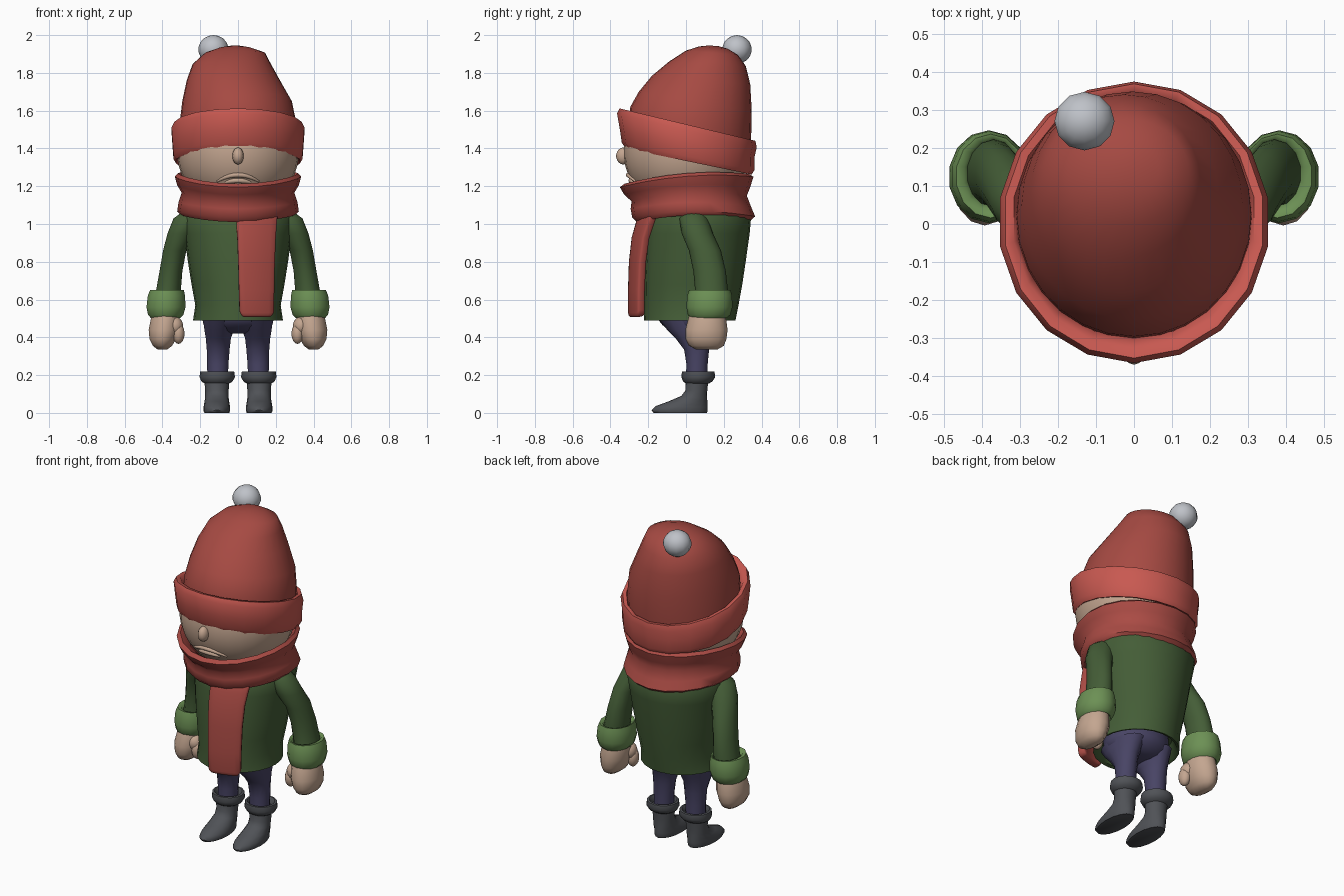
import bpy, bmesh
from math import sin, cos, pi, radians, sqrt
from mathutils import Vector

COLORS = {
    "hat_red": (.38, .068, .055), "brim_red": (.58, .10, .082), "scarf_red": (.40, .07, .058),
    "green": (.058, .11, .038), "cuff_green": (.15, .28, .09), "skin": (.55, .38, .28),
    "navy": (.065, .058, .13), "boot_grey": (.08, .085, .095), "pale": (.52, .54, .58)}
MATS = {}
for key, rgb in COLORS.items():
    MATS[key] = bpy.data.materials.new(key)
    MATS[key].diffuse_color = (*rgb, 1)


def finish(bm, name, mat, angle=60):
    bmesh.ops.recalc_face_normals(bm, faces=bm.faces)
    me = bpy.data.meshes.new(name)
    bm.to_mesh(me)
    bm.free()
    me.materials.append(MATS[mat])
    me.shade_smooth()
    me.set_sharp_from_angle(angle=radians(angle))
    ob = bpy.data.objects.new(name, me)
    bpy.context.collection.objects.link(ob)
    return ob


def loft(name, mat, rings, n=18, closed=False, wave=0, side=1, angle=60):
    """Skin elliptical rings: (front y, front z, back y, back z, centre x, half width)."""
    bm = bmesh.new()
    loops = []
    for yf, zf, yb, zb, xc, rx in rings:
        loop = []
        for i in range(n):
            t = 2 * pi * i / n
            k = (1 - cos(t)) / 2
            loop.append(bm.verts.new((side * (xc + rx * sin(t)), yf + (yb - yf) * k,
                                      zf + (zb - zf) * k + wave * sin(t) ** 2)))
        loops.append(loop)
    pairs = list(zip(loops, loops[1:]))
    if closed:
        pairs.append((loops[-1], loops[0]))
    else:
        bm.faces.new(loops[0])
        bm.faces.new(loops[-1])
    for a, b in pairs:
        for i in range(n):
            j = (i + 1) % n
            bm.faces.new((a[i], a[j], b[j], b[i]))
    return finish(bm, name, mat, angle)


def flat(x, y, z, rx, ry):
    return (y - ry, z, y + ry, z, x, rx)


def ball(name, mat, loc, size, seg=16):
    bm = bmesh.new()
    bmesh.ops.create_uvsphere(bm, u_segments=seg, v_segments=seg * 3 // 4, radius=1)
    for v in bm.verts:
        v.co = Vector(loc) + Vector([c * s for c, s in zip(v.co, size)])
    return finish(bm, name, mat)


# Head and nose
ball("head", "skin", (0, 0, 1.38), (.322, .33, .32), 28)
ball("nose", "skin", (0, -.332, 1.36), (.03, .038, .045), 12)


# Mouth: two lip lines laid on the head surface
def lip(name, half, z_mid, drop, radius):
    cu = bpy.data.curves.new(name, 'CURVE')
    cu.dimensions = '3D'
    cu.bevel_depth = radius
    cu.bevel_resolution = 2
    cu.use_fill_caps = True
    sp = cu.splines.new('POLY')
    sp.points.add(10)
    for i, p in enumerate(sp.points):
        u = i / 5 - 1
        x, z = u * half, z_mid - drop * u * u
        y = -.33 * sqrt(1 - (x / .322) ** 2 - ((z - 1.38) / .32) ** 2)
        p.co = (x, y, z, 1)
        p.radius = 1 - .6 * u * u
    cu.materials.append(MATS["skin"])
    bpy.context.collection.objects.link(bpy.data.objects.new(name, cu))


lip("upper_lip", .11, 1.26, .035, .013)
lip("lower_lip", .07, 1.23, .012, .014)

# Hat: leaning dome, folded brim, pompom
loft("hat_dome", "hat_red", [
    (-.30, 1.55, .335, 1.37, 0, .31), (-.295, 1.62, .345, 1.46, 0, .308),
    (-.25, 1.70, .348, 1.60, -.005, .29), (-.18, 1.785, .34, 1.74, -.025, .246),
    (-.09, 1.86, .317, 1.835, -.033, .207), (.0, 1.918, .275, 1.895, -.015, .158),
    (.07, 1.94, .22, 1.928, -.015, .08), (.12, 1.945, .17, 1.942, -.015, .025)], 28)
loft("hat_brim", "brim_red", [
    (-.30, 1.56, .33, 1.41, 0, .305), (-.325, 1.605, .348, 1.44, 0, .32),
    (-.352, 1.612, .368, 1.44, 0, .343), (-.365, 1.585, .374, 1.405, 0, .357),
    (-.35, 1.50, .362, 1.35, 0, .352), (-.34, 1.43, .362, 1.285, 0, .347),
    (-.32, 1.40, .348, 1.262, 0, .332), (-.29, 1.41, .31, 1.28, 0, .30)], 18, closed=True)
ball("pompom", "pale", (-.13, .27, 1.924), (.08, .078, .076), 12)

# Scarf: doubled wrap and hanging tail
loft("scarf_wrap", "scarf_red", [
    (-.27, 1.18, .29, 1.22, 0, .28), (-.325, 1.213, .335, 1.265, 0, .318),
    (-.35, 1.195, .357, 1.25, 0, .335), (-.327, 1.155, .34, 1.195, 0, .322),
    (-.288, 1.12, .322, 1.15, 0, .298), (-.293, 1.08, .345, 1.09, 0, .315),
    (-.285, 1.035, .366, 1.04, 0, .322), (-.26, 1.01, .345, 1.022, 0, .30),
    (-.20, 1.03, .29, 1.06, 0, .25)], 20, closed=True, wave=.03)

bm = bmesh.new()
rows = []
for z, y, x0, x1 in [(1.06, -.25, -.005, .215), (1.0, -.268, -.008, .21), (.93, -.288, -.003, .205),
                     (.8, -.303, .002, .2), (.65, -.308, .006, .197), (.53, -.308, .01, .195),
                     (.505, -.303, .025, .178)]:
    row = []
    for i in range(7):
        x = x0 + (x1 - x0) * i / 6
        row.append(bm.verts.new((x, y + 1.4 * x * x, z)))
    rows.append(row)
for a, b in zip(rows, rows[1:]):
    for i in range(6):
        bm.faces.new((a[i], b[i], b[i + 1], a[i + 1]))
tail = finish(bm, "scarf_tail", "scarf_red", 50)
if tail.data.polygons[0].normal.y > 0:
    tail.data.flip_normals()
solid = tail.modifiers.new("thickness", 'SOLIDIFY')
solid.thickness = .045
solid.offset = -1
bev = tail.modifiers.new("soft_edge", 'BEVEL')
bev.width = .012
bev.segments = 2

# Sweater body with a hollow hem
loft("sweater_body", "green", [
    (-.18, .56, .22, .56, 0, .195), (-.20, .495, .245, .495, 0, .222),
    (-.222, .49, .262, .49, 0, .238), (-.22, .57, .278, .57, 0, .226),
    (-.22, .68, .298, .68, 0, .246), (-.215, .8, .316, .8, 0, .265),
    (-.205, .95, .337, .95, 0, .285), (-.19, 1.04, .345, 1.04, 0, .30),
    (-.14, 1.10, .30, 1.11, 0, .26)], 24)

# Trousers: hips
loft("hips", "navy", [
    flat(0, .02, .62, .18, .17), flat(0, .02, .50, .192, .172), flat(0, .025, .465, .185, .15),
    flat(0, .03, .435, .15, .11), flat(0, .035, .42, .09, .07)], 18)

for side, tag in ((1, "left"), (-1, "right")):
    def part(name, mat, rings, n=14, closed=False):
        loft(name + "_" + tag, mat, rings, n, closed, side=side)

    # Arm, rolled cuff, hand and thumb
    part("arm", "green", [
        flat(.23, .04, 1.075, .05, .05), flat(.265, .04, 1.03, .078, .075),
        flat(.30, .06, .95, .075, .083), flat(.335, .10, .86, .063, .085),
        flat(.355, .125, .75, .062, .086), flat(.368, .135, .65, .067, .087),
        flat(.38, .13, .57, .07, .088)])
    part("cuff", "cuff_green", [
        flat(.37, .13, .61, .06, .08), flat(.37, .128, .648, .078, .098),
        flat(.376, .126, .65, .092, .11), flat(.379, .125, .62, .101, .119),
        flat(.381, .124, .56, .106, .122), flat(.383, .122, .52, .096, .113),
        flat(.384, .12, .503, .08, .097), flat(.384, .12, .53, .06, .08)], closed=True)
    part("hand", "skin", [
        flat(.38, .115, .57, .062, .08), flat(.385, .112, .50, .078, .10),
        flat(.392, .108, .44, .083, .112), flat(.398, .106, .39, .072, .108),
        flat(.40, .108, .355, .052, .092), flat(.40, .11, .335, .025, .055)])
    ball("thumb_" + tag, "skin", (side * .315, .06, .42), (.032, .038, .055), 12)
    ball("thumb_base_" + tag, "skin", (side * .335, .07, .46), (.045, .05, .05), 12)

    # Leg
    part("leg", "navy", [
        (0, .17, .115, .17, .108, .055), (.002, .26, .115, .26, .107, .058),
        (-.01, .335, .122, .335, .105, .062), (-.055, .395, .135, .395, .104, .068),
        (-.10, .44, .155, .44, .1, .08), (-.14, .49, .18, .49, .095, .09)])

    # Boot with a folded top
    part("boot", "boot_grey", [
        (-.172, 0, .11, 0, .112, .066), (-.182, .014, .115, .012, .112, .071),
        (-.16, .036, .115, .03, .112, .07), (-.09, .062, .114, .05, .112, .066),
        (-.025, .09, .112, .075, .112, .062), (-.002, .12, .112, .11, .112, .062),
        (-.005, .19, .12, .19, .111, .068)], 16)
    part("boot_fold", "boot_grey", [
        flat(.11, .062, .19, .06, .06), flat(.11, .064, .22, .078, .076),
        flat(.11, .065, .218, .09, .086), flat(.11, .065, .19, .094, .09),
        flat(.111, .062, .166, .082, .077), flat(.111, .06, .155, .064, .06)], 16, closed=True)
